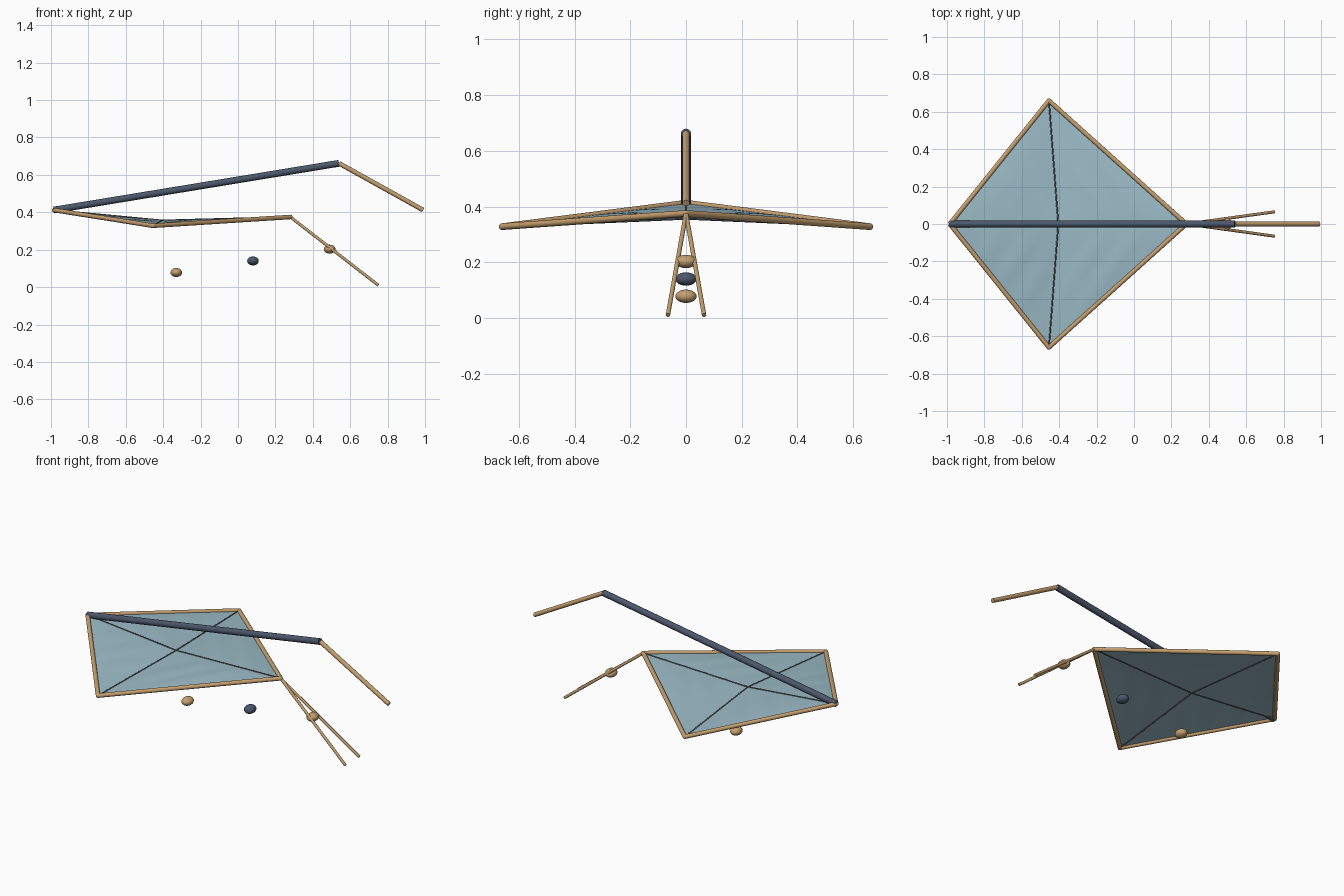
import bpy, bmesh, math
from mathutils import Vector

cube = bpy.data.objects.get("Cube")
if cube:
    bpy.data.objects.remove(cube, do_unlink=True)


def material(name, rgb):
    m = bpy.data.materials.new(name)
    m.use_nodes = True
    m.diffuse_color = (*rgb, 1)
    m.node_tree.nodes["Principled BSDF"].inputs["Base Color"].default_value = (*rgb, 1)
    return m


SAIL = material("pale blue cloth", (0.33, 0.50, 0.57))
WOOD = material("tan wood", (0.56, 0.35, 0.16))
SLATE = material("slate blue", (0.07, 0.095, 0.145))
SEAM = material("grey seam", (0.12, 0.11, 0.11))


def finish(bm, name, mat, angle=50):
    mesh = bpy.data.meshes.new(name)
    bm.to_mesh(mesh)
    bm.free()
    ob = bpy.data.objects.new(name, mesh)
    bpy.context.collection.objects.link(ob)
    mesh.materials.append(mat)
    bpy.ops.object.select_all(action="DESELECT")
    ob.select_set(True)
    bpy.context.view_layer.objects.active = ob
    bpy.ops.object.shade_smooth_by_angle(angle=math.radians(angle))
    return ob


def rod(name, a, b, radius, mat, sides=16):
    d = b - a
    bm = bmesh.new()
    bmesh.ops.create_cone(bm, cap_ends=True, segments=sides, radius1=radius,
                          radius2=radius, depth=d.length)
    rot = d.to_track_quat("Z", "Y").to_matrix().to_4x4()
    bmesh.ops.transform(bm, matrix=rot, verts=bm.verts)
    bmesh.ops.translate(bm, vec=(a + b) / 2, verts=bm.verts)
    return finish(bm, name, mat)


def ball(name, centre, size, mat):
    bm = bmesh.new()
    bmesh.ops.create_uvsphere(bm, u_segments=24, v_segments=14, radius=1)
    bmesh.ops.scale(bm, vec=size, verts=bm.verts)
    bmesh.ops.translate(bm, vec=centre, verts=bm.verts)
    return finish(bm, name, mat)


# Main corners of the sail
nose = Vector((-0.985, 0, 0.412))
tail = Vector((0.28, 0, 0.375))
tips = {"left": Vector((-0.455, 0.66, 0.328)), "right": Vector((-0.455, -0.66, 0.328))}
hub = Vector((-0.405, 0, 0.357))

# Rippled sail: four triangular panels meeting at the hub
N = 24
bm = bmesh.new()
for tip in tips.values():
    for end in (nose, tail):
        grid = {}
        for i in range(N + 1):
            for j in range(N + 1 - i):
                u, v = i / N, j / N
                w = 1 - u - v
                p = hub * w + end * u + tip * v
                belly = u * v * w * 27
                p.z += belly * (0.006 + 0.002 * math.sin(34 * p.x + 22 * abs(p.y)))
                grid[i, j] = bm.verts.new(p)
        for i in range(N):
            for j in range(N - i):
                bm.faces.new((grid[i, j], grid[i + 1, j], grid[i, j + 1]))
                if i + j < N - 1:
                    bm.faces.new((grid[i + 1, j], grid[i + 1, j + 1], grid[i, j + 1]))
bmesh.ops.remove_doubles(bm, verts=bm.verts, dist=0.0001)
for f in bm.faces:
    f.normal_update()
    if f.normal.z < 0:
        f.normal_flip()
finish(bm, "sail", SAIL, 60)

# Edge frame, joints, seams and trailing legs on both sides
for side, tip in tips.items():
    s = 1 if side == "left" else -1
    rod(f"front_edge_{side}", nose, tip, 0.012, WOOD)
    rod(f"rear_edge_{side}", tip, tail, 0.012, WOOD)
    ball(f"tip_joint_{side}", tip, (0.012,) * 3, WOOD)
    rod(f"cross_seam_{side}", hub, tip, 0.004, SEAM, 8)
    rod(f"trailing_leg_{side}", tail, Vector((0.75, 0.065 * s, 0.01)), 0.008, WOOD)
ball("tail_joint", tail, (0.012,) * 3, WOOD)
rod("front_seam", nose, hub, 0.004, SEAM, 8)
rod("rear_seam", hub, tail, 0.004, SEAM, 8)

# Long upper spar with its bent handle
elbow = Vector((0.54, 0, 0.662))
rod("main_spar", nose, elbow, 0.018, SLATE, 20)
rod("handle", elbow, Vector((0.99, 0, 0.412)), 0.0125, WOOD)

# Flattened beads
for name, x, z, mat in (("rear_bead", 0.49, 0.203, WOOD),
                        ("middle_bead", 0.08, 0.14, SLATE),
                        ("front_bead", -0.33, 0.078, WOOD)):
    ball(name, (x, 0, z), (0.031, 0.038, 0.024), mat)
